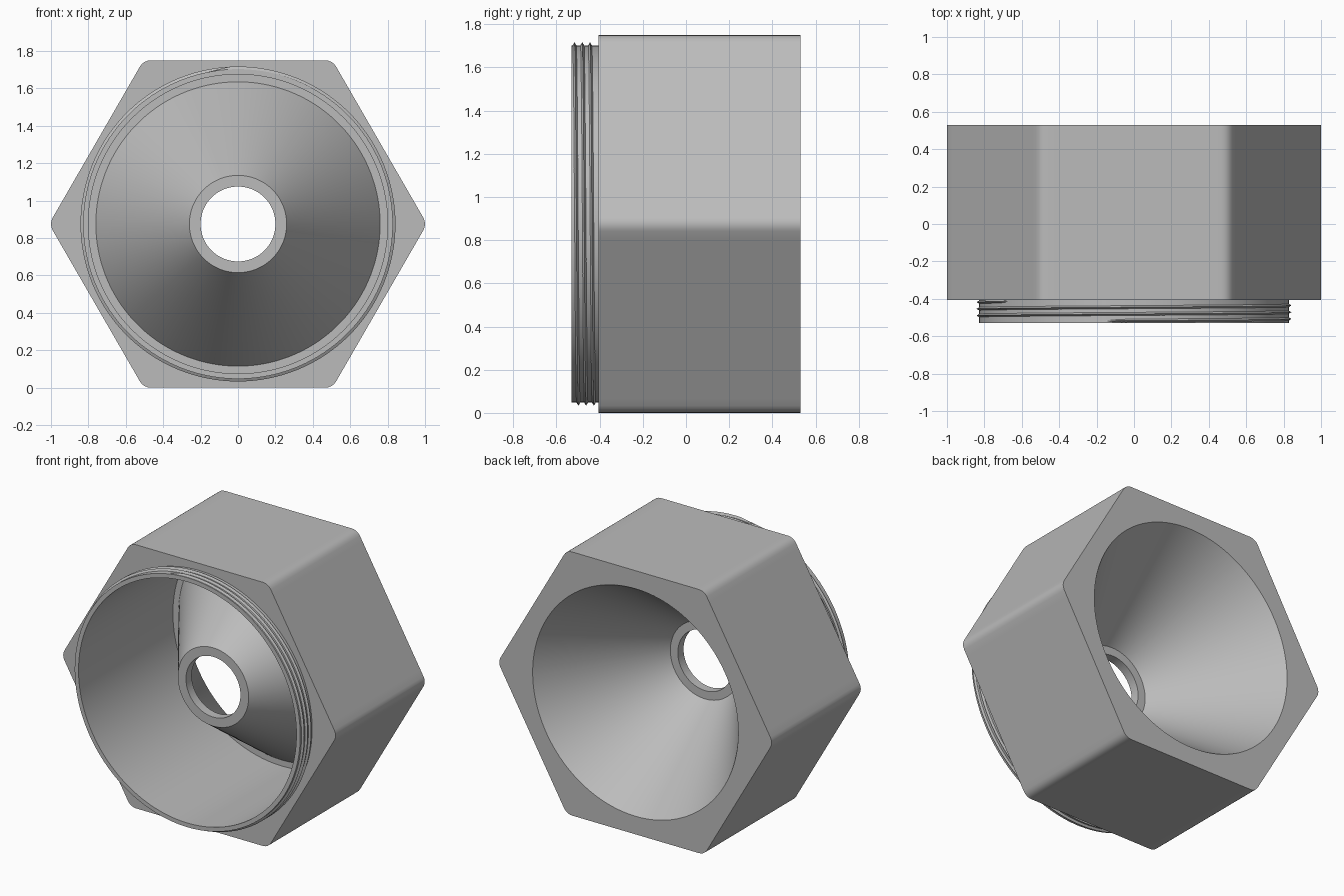
import bpy, bmesh
from math import sin, cos, radians, sqrt, pi

cube = bpy.data.objects.get("Cube")
if cube:
    bpy.data.objects.remove(cube, do_unlink=True)

CENTRE_Z = 0.875      # axis height, also the distance to each hexagon flat
CORNER_R = 0.067      # rounding of the hexagon corners

metal = bpy.data.materials.new("grey metal")
metal.use_nodes = True
metal.diffuse_color = (0.5, 0.5, 0.5, 1)
metal.node_tree.nodes["Principled BSDF"].inputs["Base Color"].default_value = (0.5, 0.5, 0.5, 1)


def polar(r, a, y):
    return (r * cos(a), y, CENTRE_Z + r * sin(a))


def finish(bm, name, angle):
    bmesh.ops.recalc_face_normals(bm, faces=bm.faces)
    mesh = bpy.data.meshes.new(name)
    bm.to_mesh(mesh)
    bm.free()
    mesh.materials.append(metal)
    obj = bpy.data.objects.new(name, mesh)
    bpy.context.collection.objects.link(obj)
    bpy.ops.object.select_all(action='DESELECT')
    obj.select_set(True)
    bpy.context.view_layer.objects.active = obj
    bpy.ops.object.shade_smooth_by_angle(angle=radians(angle))
    return obj


def skin(bm, rings, close_ring, close_stack):
    """Join neighbouring rings of equal length with quads."""
    n = len(rings[0])
    pairs = list(zip(rings, rings[1:]))
    if close_stack:
        pairs.append((rings[-1], rings[0]))
    for a, b in pairs:
        for i in range(n if close_ring else n - 1):
            j = (i + 1) % n
            bm.faces.new((a[i], a[j], b[j], b[i]))


# Angles around one side: fine steps on the rounded corner, even steps on the flat
side = [-1.93, -0.97, 0, 0.97, 1.93] + list(range(4, 58, 2))
angles = [(60 * k + a, a) for k in range(6) for a in side]


def hex_radius(a):
    if abs(a) < 2:
        d = 1 - CORNER_R
        s = d * sin(radians(a))
        return d * cos(radians(a)) + sqrt(CORNER_R ** 2 - s * s)
    return CENTRE_Z / cos(radians(30 - a))


# Nut body: hexagon outside, collar, deep recess, hollow cone and bore
HEX = None
profile = [
    (HEX, 0.53), (HEX, -0.405),           # hexagon
    (0.828, -0.405), (0.828, -0.53),      # collar
    (0.80, -0.53), (0.80, 0.46),          # recess wall
    (0.76, 0.46), (0.26, -0.26),          # cone, front surface
    (0.20, -0.26), (0.20, -0.20),         # bore
    (0.255, -0.20), (0.755, 0.53),        # cone, back surface
]
bm = bmesh.new()
rings = [[bm.verts.new(polar(r or hex_radius(a), radians(t), y)) for t, a in angles]
         for r, y in profile]
skin(bm, rings, True, True)
finish(bm, "hexagonal_body", 30)

# Screw thread: a triangular ridge wound around the collar
TURNS, STEPS, PITCH = 2.9, 128, 0.036
bm = bmesh.new()
rings = []
count = int(TURNS * STEPS)
for i in range(count + 1):
    turn = i / STEPS
    a = radians(104) - 2 * pi * turn
    y = -0.518 + PITCH * turn
    fade = min(1, i / 4, (count - i) / 4)
    rings.append([bm.verts.new(polar(0.822, a, y - 0.012)),
                  bm.verts.new(polar(0.822 + 0.02 * fade, a, y)),
                  bm.verts.new(polar(0.822, a, y + 0.012))])
skin(bm, rings, True, False)
bm.faces.new(rings[0])
bm.faces.new(rings[-1])
finish(bm, "screw_thread", 30)
